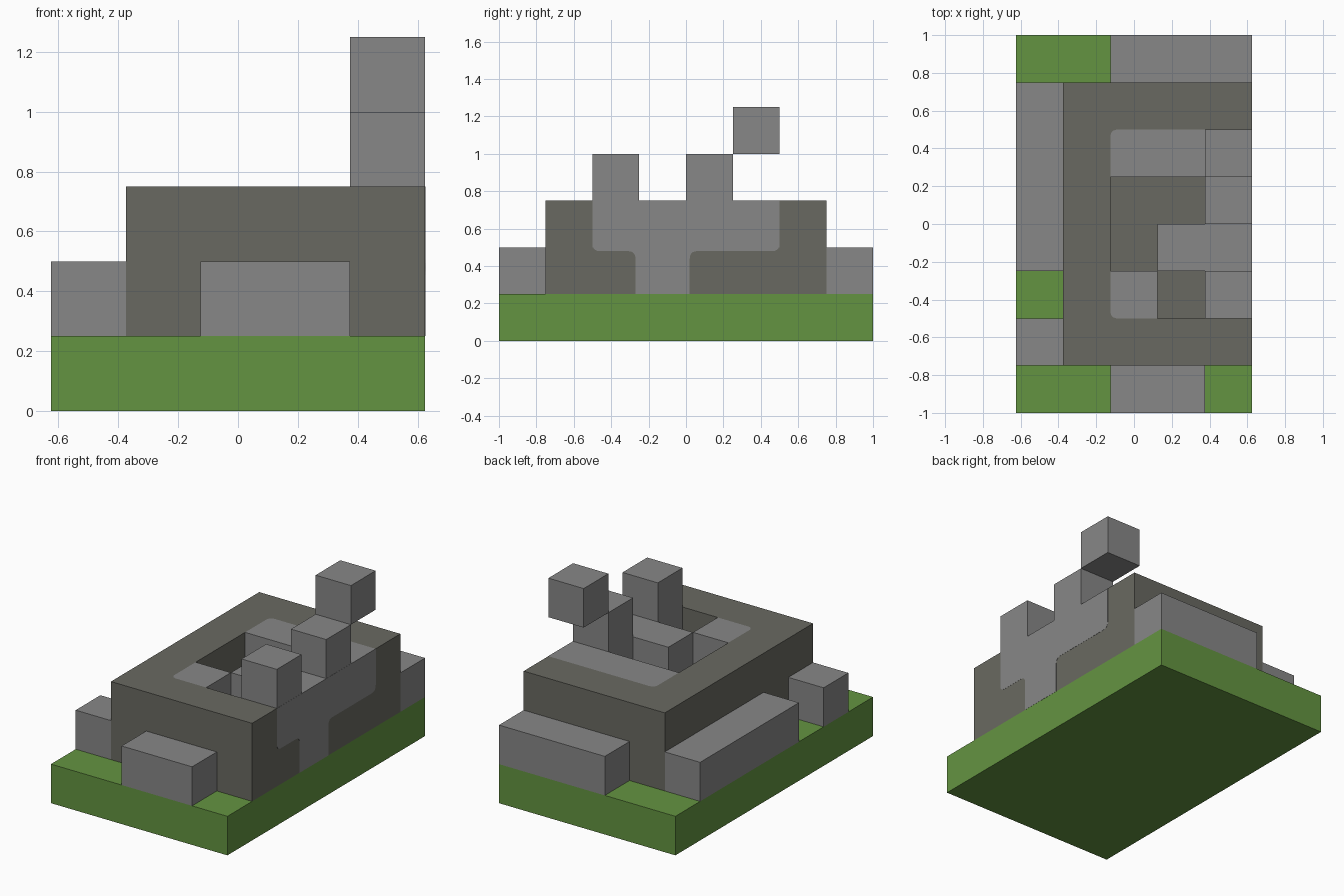
import bpy, bmesh
from mathutils import Vector

cube = bpy.data.objects.get("Cube")
if cube:
    bpy.data.objects.remove(cube, do_unlink=True)

U = 0.25        # edge of one block
R = 0.04        # radius of the softened patch corners


def material(name, rgb):
    m = bpy.data.materials.new(name)
    m.use_nodes = True
    m.diffuse_color = (*rgb, 1)
    m.node_tree.nodes["Principled BSDF"].inputs["Base Color"].default_value = (*rgb, 1)
    return m


GRASS = material("grass green", (0.127, 0.296, 0.053))
STONE = material("light stone", (0.242, 0.242, 0.242))
MOSSY = material("dark stone", (0.141, 0.141, 0.120))


def soften(outline):
    """Replace each point marked with a third value by a short curve."""
    pts = [Vector(p[:2]) for p in outline]
    out = []
    for i, p in enumerate(pts):
        if len(outline[i]) < 3:
            out.append(p)
            continue
        r = outline[i][2]
        a = p + (pts[i - 1] - p).normalized() * r
        b = p + (pts[(i + 1) % len(pts)] - p).normalized() * r
        for k in range(6):
            t = k / 5
            out.append(a * (1 - t) ** 2 + p * 2 * t * (1 - t) + b * t ** 2)
    return out


def prism(name, outline, lo, hi, mat, axis="z"):
    """Extrude an outline along z (points are x, y) or x (points are y, z)."""
    def place(p, h):
        return (p.x, p.y, h) if axis == "z" else (h, p.x, p.y)
    bm = bmesh.new()
    face = bm.faces.new([bm.verts.new(place(p, lo)) for p in soften(outline)])
    ext = bmesh.ops.extrude_face_region(bm, geom=[face], use_keep_orig=True)
    verts = [g for g in ext["geom"] if isinstance(g, bmesh.types.BMVert)]
    shift = (0, 0, hi - lo) if axis == "z" else (hi - lo, 0, 0)
    bmesh.ops.translate(bm, verts=verts, vec=shift)
    bmesh.ops.recalc_face_normals(bm, faces=bm.faces)
    mesh = bpy.data.meshes.new(name)
    bm.to_mesh(mesh)
    bm.free()
    mesh.materials.append(mat)
    obj = bpy.data.objects.new(name, mesh)
    bpy.context.collection.objects.link(obj)
    return obj


def blocks(name, col, row, layer, size, mat):
    """Box of whole blocks, placed by column (x), row (y) and layer (z)."""
    x, y, z = (col - 2.5) * U, (row - 4) * U, layer * U
    w, d, h = (s * U for s in size)
    return prism(name, [(x, y), (x + w, y), (x + w, y + d), (x, y + d)], z, z + h, mat)


# Ground and courtyard floor
blocks("grass_base", 0, 0, 0, (5, 8, 1), GRASS)
blocks("courtyard_floor", 1, 1, 1, (4, 6, 1), MOSSY)

# C-shaped upper wall, open on the +x side
right, inner = 0.625, -0.125
prism("upper_wall", [(right, -0.75), (-0.375, -0.75), (-0.375, 0.75), (right, 0.75),
                     (right, 0.5), (inner, 0.5, R), (inner, -0.5, R), (right, -0.5)],
      0.5, 0.75, MOSSY)

# Light stone set against the inside of the wall
prism("back_inset", [(inner, 0.25), (right, 0.25), (right, 0.5), (inner, 0.5, R)],
      0.5, 0.75, STONE)
prism("front_inset", [(inner, -0.5, R), (0.125, -0.5), (0.125, -0.25), (inner, -0.25)],
      0.5, 0.75, STONE)
blocks("inner_step", 3, 3, 2, (2, 1, 1), STONE)

# Posts and the loose block above them
blocks("front_post", 4, 2, 2, (1, 1, 2), STONE)
blocks("back_post", 4, 4, 2, (1, 1, 2), STONE)
blocks("floating_block", 4, 5, 4, (1, 1, 1), STONE)

# Light stone patch on the +x face
prism("side_patch", [(-0.5, 0.75), (-0.5, 0.48, R), (-0.27, 0.48, R), (-0.27, 0.25),
                     (0.02, 0.25), (0.02, 0.48, R), (0.5, 0.48, R), (0.5, 0.75)],
      right, right + 0.001, STONE, axis="x")

# Low stones around the outside
blocks("front_stone", 2, 0, 1, (2, 1, 1), STONE)
blocks("back_stone", 2, 7, 1, (3, 1, 1), STONE)
blocks("right_small_stone", 0, 1, 1, (1, 1, 1), STONE)
blocks("right_long_stone", 0, 3, 1, (1, 4, 1), STONE)
